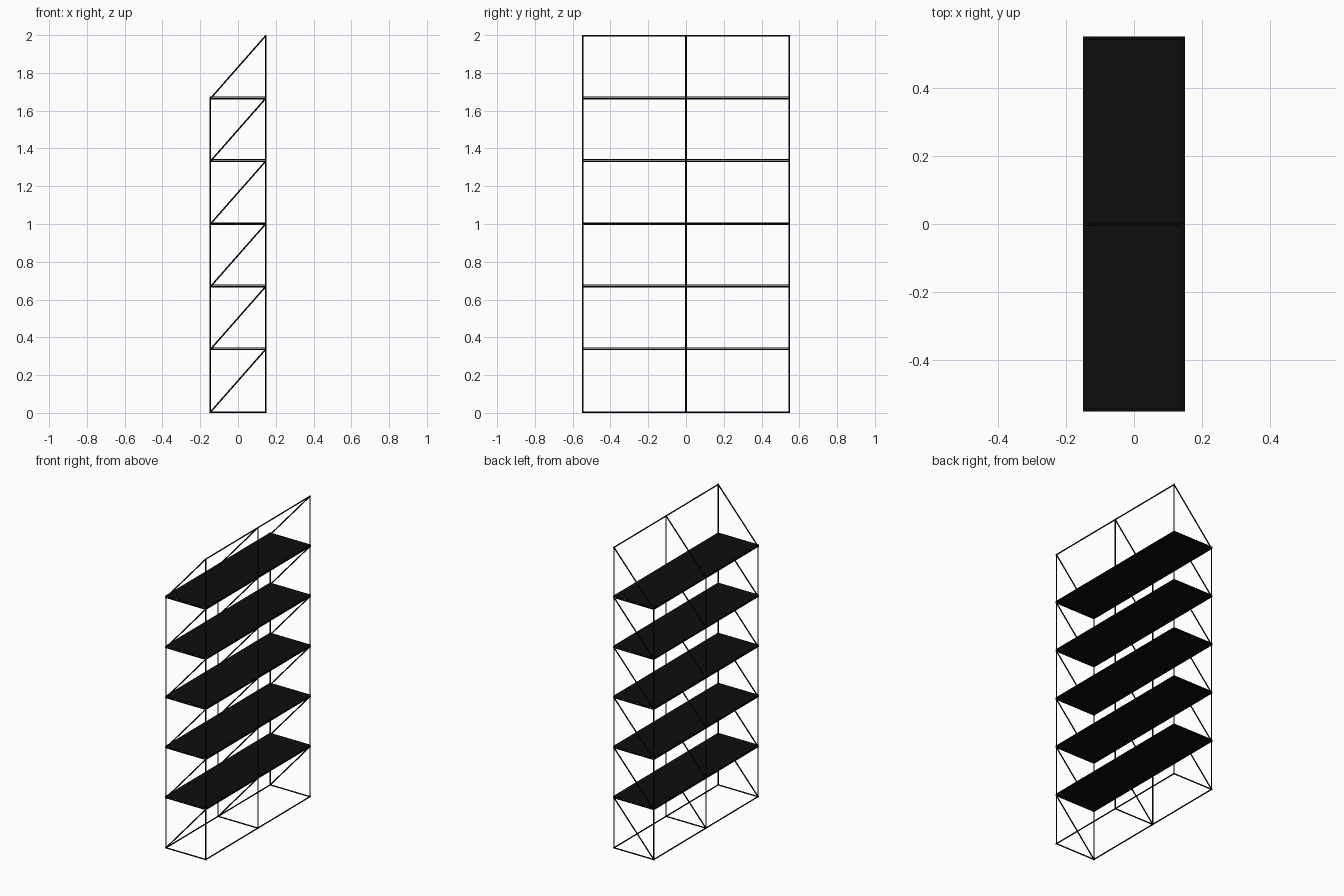
import bpy
import bmesh
from mathutils import Vector, Matrix

if "Cube" in bpy.data.objects:
    bpy.data.objects.remove(bpy.data.objects["Cube"])

R = 0.004                      # rod radius
X, Y = 0.146, 0.546            # rod centre lines
STEP = (2.0 - 2 * R) / 6
LEVELS = [R + STEP * i for i in range(7)]

black = bpy.data.materials.new("black_metal")
black.diffuse_color = (0.004, 0.004, 0.004, 1)
black.use_nodes = True
black.node_tree.nodes["Principled BSDF"].inputs["Base Color"].default_value = black.diffuse_color


def finish(bm, name):
    mesh = bpy.data.meshes.new(name)
    bm.to_mesh(mesh)
    bm.free()
    mesh.materials.append(black)
    obj = bpy.data.objects.new(name, mesh)
    bpy.context.collection.objects.link(obj)
    return obj


def rods(name, segments):
    bm = bmesh.new()
    for a, b in segments:
        a, b = Vector(a), Vector(b)
        d = b - a
        m = (Matrix.Translation((a + b) / 2)
             @ d.to_track_quat('Z', 'Y').to_matrix().to_4x4())
        geo = bmesh.ops.create_cone(bm, cap_ends=True, segments=10, radius1=R,
                                    radius2=R, depth=d.length, matrix=m)
        for f in {f for v in geo["verts"] for f in v.link_faces}:
            f.smooth = len(f.verts) == 4
    for e in bm.edges:
        if any(len(f.verts) > 4 for f in e.link_faces):
            e.smooth = False
    return finish(bm, name)


# Three ladder frames: tall rear post, shorter front post, rungs and diagonals
for name, y in (("left_frame", -Y), ("middle_frame", 0), ("right_frame", Y)):
    rods(name + "_posts", [((X, y, 0), (X, y, 2)),
                           ((-X, y, 0), (-X, y, LEVELS[5] + R))])
    rods(name + "_rungs", [((-X - R, y, z), (X + R, y, z)) for z in LEVELS[:6]])
    rods(name + "_braces", [((-X, y, LEVELS[i]), (X, y, LEVELS[i + 1]))
                            for i in range(6)])

# Long rails joining the frames
rods("rear_rails", [((X, -Y - R, z), (X, Y + R, z)) for z in LEVELS])
rods("front_rails", [((-X, -Y - R, z), (-X, Y + R, z)) for z in LEVELS[:6]])

# Thin shelf plates just above the rails
for i, z in enumerate(LEVELS[1:6]):
    bm = bmesh.new()
    bmesh.ops.create_cube(bm, size=1, matrix=Matrix.Translation((0, 0, z + 0.009))
                          @ Matrix.Diagonal((0.30, 1.10, 0.004, 1)))
    finish(bm, f"shelf_{i + 1}")
